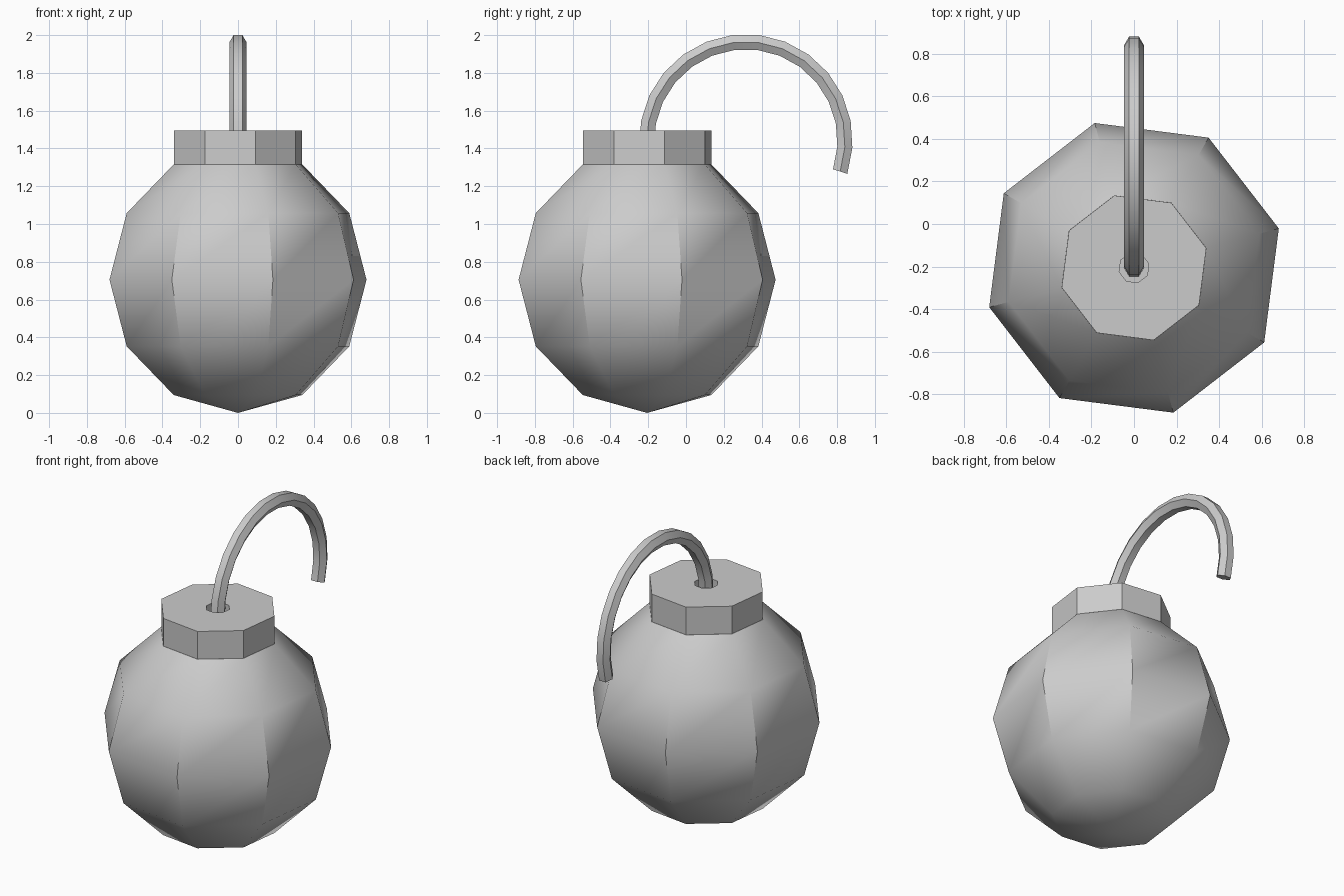
import bpy, bmesh
from math import sin, cos, radians, pi

if "Cube" in bpy.data.objects:
    bpy.data.objects.remove(bpy.data.objects["Cube"])

AXIS_Y = -0.206      # body axis
R = 0.705            # body radius


def skin(name, rings):
    """Bridge a list of vertex rings; a one-point ring is a pole, ends are closed."""
    bm = bmesh.new()
    loops = [[bm.verts.new(p) for p in ring] for ring in rings]
    for a, b in zip(loops, loops[1:]):
        n = max(len(a), len(b))
        for i in range(n):
            j = (i + 1) % n
            if len(a) == 1:
                bm.faces.new((a[0], b[j], b[i]))
            elif len(b) == 1:
                bm.faces.new((a[i], a[j], b[0]))
            else:
                bm.faces.new((a[i], a[j], b[j], b[i]))
    for end in (loops[0], loops[-1]):
        if len(end) > 2:
            bm.faces.new(end)
    bmesh.ops.recalc_face_normals(bm, faces=bm.faces)
    mesh = bpy.data.meshes.new(name)
    bm.to_mesh(mesh)
    bm.free()
    ob = bpy.data.objects.new(name, mesh)
    bpy.context.collection.objects.link(ob)
    bpy.ops.object.select_all(action='DESELECT')
    ob.select_set(True)
    bpy.context.view_layer.objects.active = ob
    bpy.ops.object.shade_smooth_by_angle(angle=radians(35))
    return ob


def octagon(r, z):
    if r < 1e-4:
        return [(0, AXIS_Y, z)]
    angles = [radians(15.2 + 45 * i) for i in range(8)]
    return [(r * cos(a), AXIS_Y + r * sin(a), z) for a in angles]


# Eight-sided ball body, from the bottom pole up to the cap seam
skin("body", [octagon(R * sin(k * pi / 6), R - R * cos(k * pi / 6))
              for k in range(6)])

# Octagonal cap with a shallow fuse hole in its top
skin("cap", [octagon(r, z) for r, z in
             ((0.352, 1.316), (0.352, 1.495), (0.072, 1.495), (0.072, 1.42))])

# Curved hexagonal fuse, sweeping backwards from the hole
TUBE, ARC, CY, CZ = 0.046, 0.525, 0.317, 1.44
rings = []
for s in range(15):
    t = radians(-18 + 14.4 * s)
    ring = []
    for i in range(6):
        a = i * pi / 3
        d = ARC + TUBE * sin(a)
        ring.append((TUBE * cos(a), CY + d * cos(t), CZ + d * sin(t)))
    rings.append(ring)
skin("fuse", rings)
